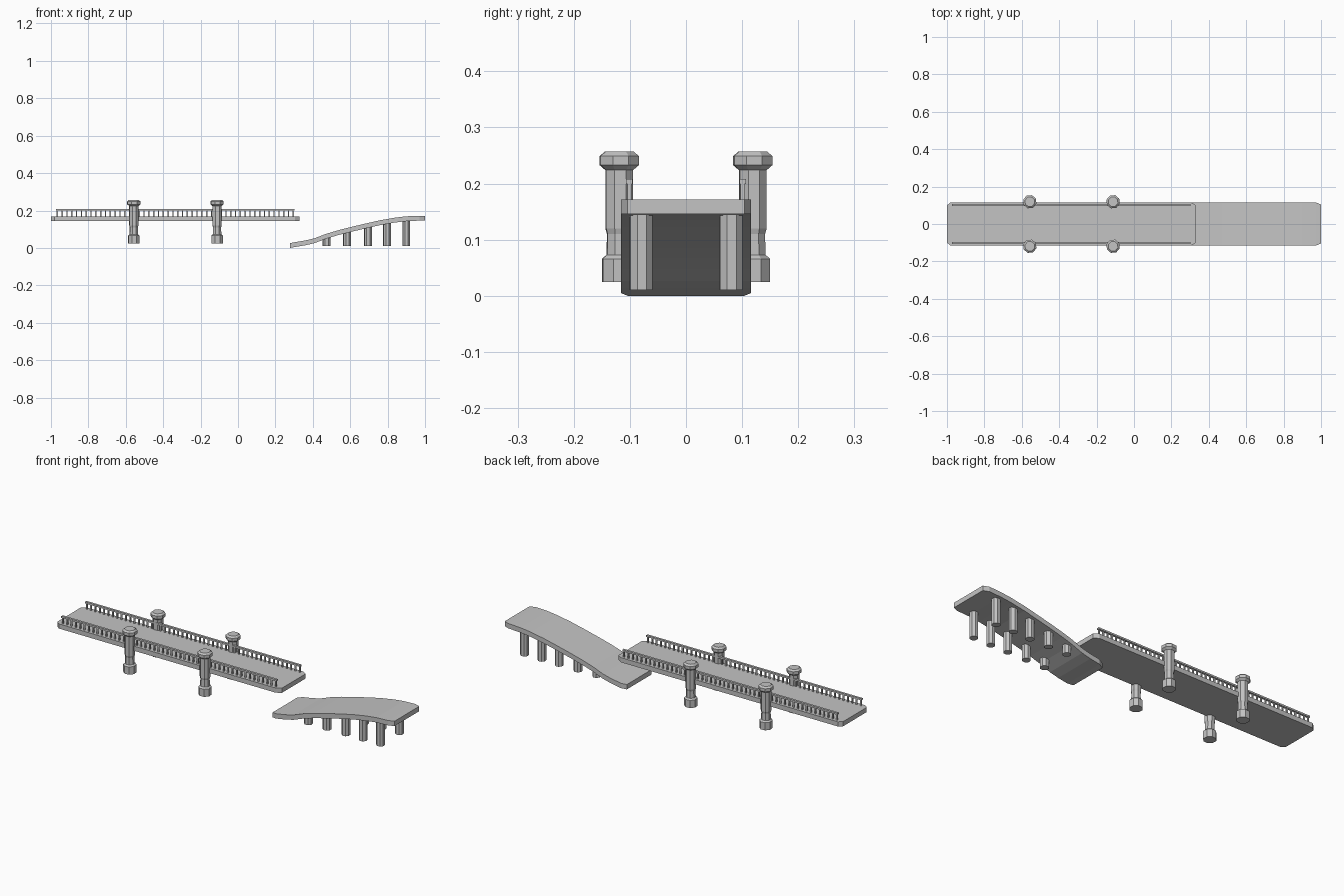
import bpy, bmesh, math

if "Cube" in bpy.data.objects:
    bpy.data.objects.remove(bpy.data.objects["Cube"])

stone = bpy.data.materials.new("grey_stone")
stone.diffuse_color = (0.55, 0.55, 0.55, 1)
stone.use_nodes = True
stone.node_tree.nodes["Principled BSDF"].inputs["Base Color"].default_value = stone.diffuse_color


def finish(name, bm):
    bmesh.ops.recalc_face_normals(bm, faces=bm.faces)
    me = bpy.data.meshes.new(name)
    bm.to_mesh(me)
    bm.free()
    me.materials.append(stone)
    ob = bpy.data.objects.new(name, me)
    bpy.context.collection.objects.link(ob)
    return ob


def lathe(bm, x, y, profile, sides=8, turn=math.radians(27)):
    """Turned post: profile is a list of (radius, z)."""
    rings = []
    for r, z in profile:
        rings.append([bm.verts.new((x + r * math.cos(turn + i * math.tau / sides),
                                    y + r * math.sin(turn + i * math.tau / sides), z))
                      for i in range(sides)])
    for a, b in zip(rings, rings[1:]):
        for i in range(sides):
            j = (i + 1) % sides
            bm.faces.new((a[i], a[j], b[j], b[i]))
    bm.faces.new(rings[0][::-1])
    bm.faces.new(rings[-1])


def slab(name, stations):
    """Plank swept along x: stations are (x, half width, bottom z, top z)."""
    bm = bmesh.new()
    rings = [[bm.verts.new(p) for p in ((x, -w, b), (x, w, b), (x, w, t), (x, -w, t))]
             for x, w, b, t in stations]
    for a, b in zip(rings, rings[1:]):
        for i in range(4):
            j = (i + 1) % 4
            bm.faces.new((a[i], a[j], b[j], b[i]))
    bm.faces.new(rings[0])
    bm.faces.new(rings[-1])
    return finish(name, bm)


def box(bm, x0, x1, y0, y1, z0, z1):
    vs = bmesh.ops.create_cube(bm, size=1)["verts"]
    for v in vs:
        v.co = (x1 if v.co.x > 0 else x0, y1 if v.co.y > 0 else y0, z1 if v.co.z > 0 else z0)


# straight deck with clipped corners
slab("bridge_deck", [(-1, 0.1, 0.143, 0.168), (-0.98, 0.116, 0.143, 0.168),
                     (0.305, 0.116, 0.143, 0.168), (0.33, 0.1, 0.143, 0.168)])

# curved approach ramp with clipped corners
tops = [(0.278, 0.104, 0.026), (0.305, 0.116, 0.031), (0.36, 0.116, 0.040), (0.41, 0.116, 0.052),
        (0.47, 0.116, 0.075), (0.53, 0.116, 0.093), (0.60, 0.116, 0.111), (0.68, 0.116, 0.130),
        (0.76, 0.116, 0.148), (0.84, 0.116, 0.162), (0.90, 0.116, 0.169), (0.97, 0.116, 0.172),
        (1.0, 0.104, 0.172)]
slab("ramp_deck", [(x, w, max(z - 0.026, 0), z) for x, w, z in tops])

# ramp supports, reaching up into the ramp
bm = bmesh.new()
for x, top in ((0.473, 0.06), (0.583, 0.09), (0.695, 0.118), (0.797, 0.14), (0.9, 0.155)):
    for y in (-0.08, 0.08):
        lathe(bm, x, y, [(0.0215, 0.01), (0.0215, top)])
finish("ramp_supports", bm)

# four capped columns beside the deck
column = [(0.0325, 0.025), (0.0325, 0.066), (0.024, 0.073), (0.023, 0.11), (0.026, 0.12),
          (0.026, 0.224), (0.037, 0.233), (0.037, 0.249), (0.027, 0.257)]
bm = bmesh.new()
for x in (-0.557, -0.112):
    for y in (-0.119, 0.119):
        lathe(bm, x, y, column)
finish("bridge_columns", bm)

# railings: top bar and balusters on both sides
bm = bmesh.new()
count = 50
for y in (-0.101, 0.101):
    box(bm, -0.972, 0.302, y - 0.006, y + 0.006, 0.199, 0.208)
    for i in range(count):
        x = -0.966 + i * 1.262 / (count - 1)
        box(bm, x - 0.0035, x + 0.0035, y - 0.0035, y + 0.0035, 0.166, 0.2)
finish("railings", bm)
